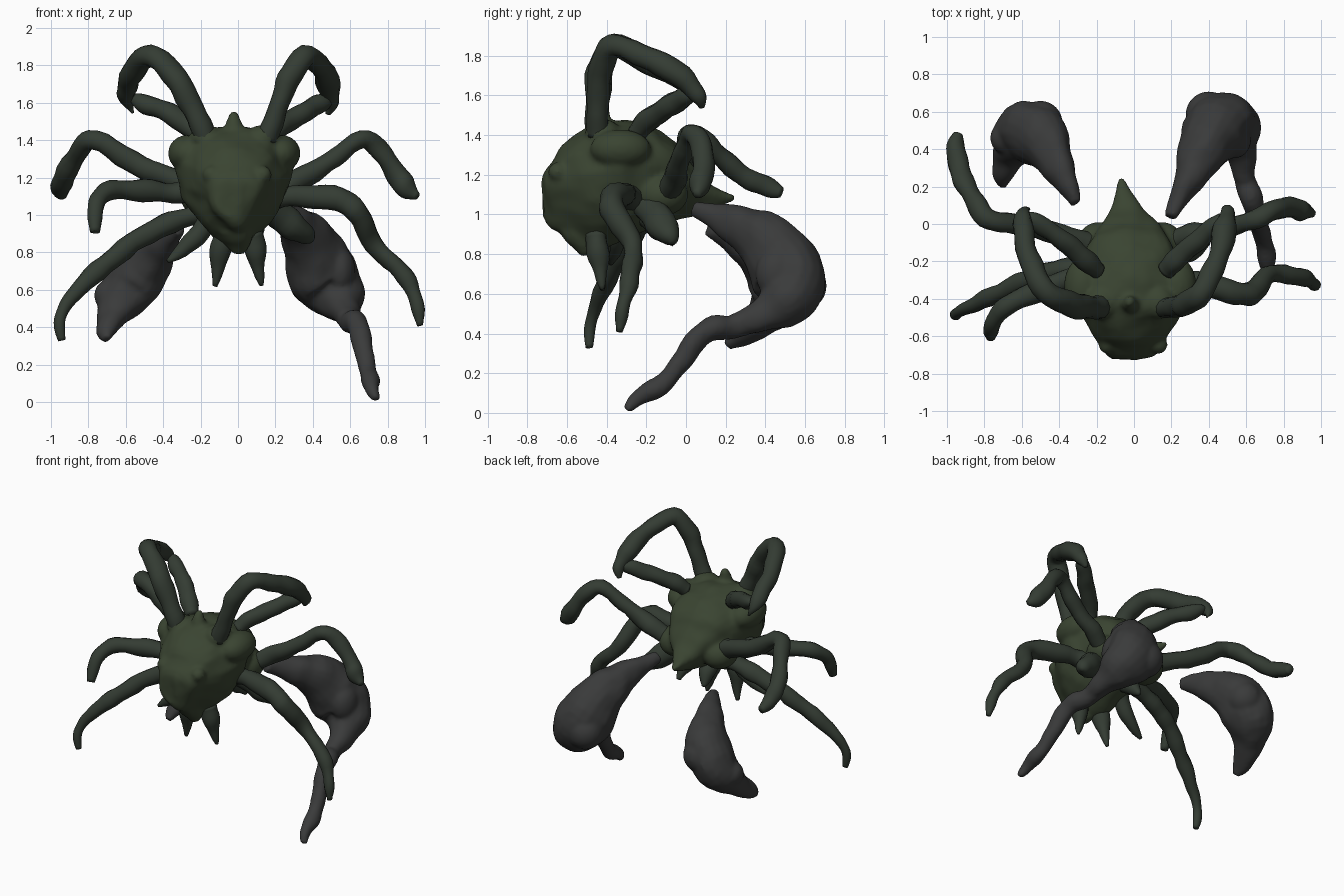
import bpy, bmesh, math
from mathutils import Vector, noise


def material(name, col):
    m = bpy.data.materials.new(name)
    m.diffuse_color = (*col, 1)
    return m


GREEN = material("moss_green", (0.042, 0.058, 0.031))
DARK = material("dark_green", (0.034, 0.045, 0.033))
GREY = material("dark_grey", (0.042, 0.043, 0.043))


def make(name, bm, mat):
    for f in bm.faces:
        f.smooth = True
    me = bpy.data.meshes.new(name)
    bm.to_mesh(me)
    bm.free()
    me.materials.append(mat)
    ob = bpy.data.objects.new(name, me)
    bpy.context.collection.objects.link(ob)
    return ob


def skin(name, rings, mat, rough=0.0):
    """Close a list of rings of points into a smooth lofted mesh."""
    bm = bmesh.new()
    loops = [[bm.verts.new(p) for p in r] for r in rings]
    n = len(loops[0])
    for a, b in zip(loops, loops[1:]):
        for i in range(n):
            bm.faces.new((a[i], a[(i + 1) % n], b[(i + 1) % n], b[i]))
    bm.faces.new(loops[0])
    bm.faces.new(loops[-1][::-1])
    bmesh.ops.recalc_face_normals(bm, faces=bm.faces)
    bm.normal_update()
    for v in bm.verts:
        v.co += v.normal * noise.noise(v.co * 9) * rough
    return make(name, bm, mat)


def spline(pts, t):
    """Catmull-Rom through tuples."""
    i = min(int(t), len(pts) - 2)
    u = t - i
    g = lambda k: pts[max(0, min(len(pts) - 1, k))]
    return [0.5 * (2 * b + (c - a) * u + (2 * a - 5 * b + 4 * c - d) * u * u
                   + (3 * b - a - 3 * c + d) * u ** 3)
            for a, b, c, d in zip(g(i - 1), g(i), g(i + 1), g(i + 2))]


def limb(name, pts, mat=DARK, flat=1.0, sides=12, step=5, rough=0.016):
    """Tapering tube through (x, y, z, radius); flat squeezes it sideways."""
    n = (len(pts) - 1) * step
    s = [spline(pts, k / step) for k in range(n + 1)]
    c = [Vector(p[:3]) for p in s]
    rings, side = [], None
    for k in range(n + 1):
        d = (c[min(k + 1, n)] - c[max(k - 1, 0)]).normalized()
        if side is None:
            side = d.cross(Vector((0.3, 0.2, 1) if abs(d.z) < .8 else (0, 1, 0)))
        side = (side - d * side.dot(d)).normalized()
        up = d.cross(side)
        r = max(s[k][3], 0.006)
        rings.append([c[k] + side * math.cos(a) * r * flat + up * math.sin(a) * r
                      for a in (2 * math.pi * j / sides for j in range(sides))])
    return skin(name, rings, mat, rough)


def blob(name, loc, r, scale=(1, 1, 1)):
    bm = bmesh.new()
    bmesh.ops.create_icosphere(bm, subdivisions=3, radius=r)
    for v in bm.verts:
        v.co = Vector(loc) + Vector(a * b for a, b in zip(v.co, scale))
    return make(name, bm, GREEN)


def fuse(parts, voxel=0.016, smooth=4):
    """Join parts into the first and melt them into one skin."""
    bm = bmesh.new()
    for p in parts:
        bm.from_mesh(p.data)
    bm.to_mesh(parts[0].data)
    bm.free()
    for p in parts[1:]:
        bpy.data.objects.remove(p)
    m = parts[0].modifiers.new("melt", 'REMESH')
    m.mode, m.voxel_size, m.use_smooth_shade = 'VOXEL', voxel, True
    m = parts[0].modifiers.new("soften", 'SMOOTH')
    m.iterations = smooth


# Body: egg sections along y, wide at the top: (y, half width, top z, bottom z)
sections = [(-0.715, 0.09, 1.18, 0.98), (-0.69, 0.13, 1.26, 0.93), (-0.62, 0.175, 1.36, 0.90),
            (-0.52, 0.235, 1.43, 0.84), (-0.42, 0.285, 1.47, 0.83), (-0.32, 0.30, 1.47, 0.87),
            (-0.22, 0.27, 1.45, 0.92), (-0.12, 0.22, 1.42, 0.96), (-0.03, 0.17, 1.34, 0.98),
            (0.06, 0.10, 1.20, 1.0), (0.14, 0.055, 1.14, 1.03), (0.25, 0.02, 1.10, 1.06)]
rings = []
for k in range((len(sections) - 1) * 3 + 1):
    y, w, top, bot = spline(sections, k / 3)
    ring = []
    for j in range(28):
        a = 2 * math.pi * j / 28
        x = w * math.sin(a) * (1 + 0.3 * math.cos(a))
        ring.append(Vector((x - 0.02 - 0.045 * max(0, y) / 0.23, y,
                            (top + bot) / 2 + (top - bot) / 2 * math.cos(a))))
    rings.append(ring)
body = [skin("body", rings, GREEN, 0.02)]

# Face ridge, chin, crown spike, then eyes, shoulders and hips, all melted into the body
body.append(limb("face_ridge", [(-.01, -.60, 1.34, .03), (0, -.665, 1.17, .06),
                                (.01, -.68, 1.03, .045), (.01, -.65, .93, .012)], GREEN))
body.append(limb("chin", [(-.02, -.55, .95, .10), (0, -.52, .87, .08), (0, -.5, .80, .03)], GREEN))
body.append(limb("crown", [(-.02, -.42, 1.42, .07), (-.02, -.42, 1.49, .04), (-.02, -.41, 1.55, .015)], GREEN))
for s in (-1, 1):
    body.append(blob("eye", (s * .135 - .005, -.645, 1.215), .05))
    body.append(blob("shoulder", (s * .25 - .02, -.33, 1.33), .11, (.95, 1.4, .9)))
    body.append(blob("brow", (s * .15 - .02, -.42, 1.41), .09, (1, 1, .8)))
    body.append(blob("hip", (s * .17 - .02, -.12, 1.1), .12, (1, 1.1, .9)))
fuse(body, .015, 3)

# Mouth spikes and underside stubs
for s, tag in ((-1, "left"), (1, "right")):
    limb(tag + "_mouth_spike", [(s * .07, -.45, .90, .06), (s * .10, -.44, .77, .05),
                                (s * .125, -.42, .62, .012)])
    limb(tag + "_rear_spike", [(s * .07, -.2, 1.0, .06), (s * .09, -.12, .92, .05),
                               (s * .10, -.06, .85, .012)])
limb("left_stub", [(-.15, -.33, .98, .06), (-.25, -.36, .86, .05), (-.38, -.38, .75, .015)])
limb("right_stub", [(.15, -.2, 1.05, .07), (.27, -.13, .96, .08), (.37, -.08, .88, .05), (.40, -.07, .85, .015)])

# Raised front legs, folding back to meet their lower struts
limb("right_raised_leg", [(.15, -.44, 1.40, .06), (.21, -.44, 1.56, .055), (.27, -.43, 1.73, .06),
                          (.36, -.37, 1.85, .06), (.44, -.2, 1.79, .06), (.485, -.02, 1.69, .06),
                          (.495, .06, 1.60, .04), (.48, .08, 1.54, .012)])
limb("right_raised_strut", [(.17, -.25, 1.41, .05), (.24, -.18, 1.48, .055), (.36, -.07, 1.55, .055),
                            (.46, .02, 1.61, .045), (.49, .05, 1.63, .02)])
limb("left_raised_leg", [(-.17, -.44, 1.40, .06), (-.24, -.45, 1.56, .06), (-.33, -.43, 1.73, .065),
                         (-.47, -.36, 1.85, .06), (-.56, -.2, 1.77, .06), (-.595, -.02, 1.68, .055),
                         (-.59, .06, 1.60, .04), (-.56, .08, 1.54, .012)])
limb("left_raised_strut", [(-.19, -.25, 1.41, .05), (-.27, -.18, 1.48, .055), (-.40, -.07, 1.56, .055),
                           (-.53, .02, 1.61, .045), (-.58, .05, 1.62, .02)])

# Walking legs
limb("right_upper_leg", [(.18, -.10, 1.10, .06), (.30, -.06, 1.17, .06), (.48, -.03, 1.28, .052),
                         (.66, .03, 1.41, .05), (.76, .08, 1.34, .055), (.85, .09, 1.21, .055),
                         (.90, .07, 1.15, .058), (.96, .05, 1.10, .02)])
limb("left_upper_leg", [(-.2, -.12, 1.13, .065), (-.32, -.08, 1.18, .06), (-.52, -.02, 1.26, .058),
                        (-.76, .02, 1.40, .055), (-.85, .12, 1.34, .05), (-.92, .26, 1.21, .055),
                        (-.95, .40, 1.14, .05), (-.94, .48, 1.11, .025)])
limb("right_lower_leg", [(.17, -.28, 1.09, .07), (.32, -.31, 1.10, .06), (.54, -.37, 1.08, .065),
                         (.65, -.36, 1.0, .06), (.72, -.27, .84, .05), (.87, -.28, .70, .05),
                         (.95, -.31, .56, .04), (.975, -.335, .41, .015)])
limb("left_middle_leg", [(-.17, -.25, 1.14, .07), (-.35, -.30, 1.12, .058), (-.55, -.37, 1.13, .055),
                         (-.70, -.46, 1.12, .05), (-.76, -.55, 1.04, .045), (-.765, -.60, .91, .025)])
limb("left_lower_leg", [(-.15, -.22, 1.03, .06), (-.35, -.24, .96, .058), (-.52, -.28, .88, .055),
                        (-.75, -.38, .70, .05), (-.90, -.45, .56, .04), (-.95, -.48, .45, .035),
                        (-.94, -.485, .33, .02)])

# Big hind legs: swollen thighs, with a shin melted onto the right one
fuse([limb("right_hind_leg", [(.20, .04, 1.03, .035), (.24, .13, 1.0, .06), (.31, .26, .945, .105),
                              (.38, .41, .85, .16), (.455, .52, .68, .195), (.53, .50, .57, .16),
                              (.57, .38, .49, .09), (.59, .24, .45, .06)], GREY, .9, 18),
      limb("shin", [(.56, .36, .47, .06), (.60, .22, .43, .06), (.64, .09, .41, .06),
                    (.68, -.02, .26, .052), (.70, -.13, .14, .048), (.715, -.24, .07, .042),
                    (.735, -.30, .012, .02)], GREY),
      blob("thigh_back", (.40, .585, .64), .125),
      blob("thigh_side", (.54, .46, .70), .11, (.8, 1, 1.2))], .014)
fuse([limb("left_hind_thigh", [(-.31, .11, .93, .04), (-.36, .21, .90, .07), (-.42, .34, .83, .12),
                               (-.50, .46, .73, .17), (-.59, .48, .60, .17), (-.67, .38, .47, .10),
                               (-.70, .26, .38, .055), (-.705, .21, .335, .025)], GREY, .85, 18),
      blob("thigh_back", (-.50, .54, .69), .12), blob("thigh_side", (-.68, .46, .57), .09)], .014)
